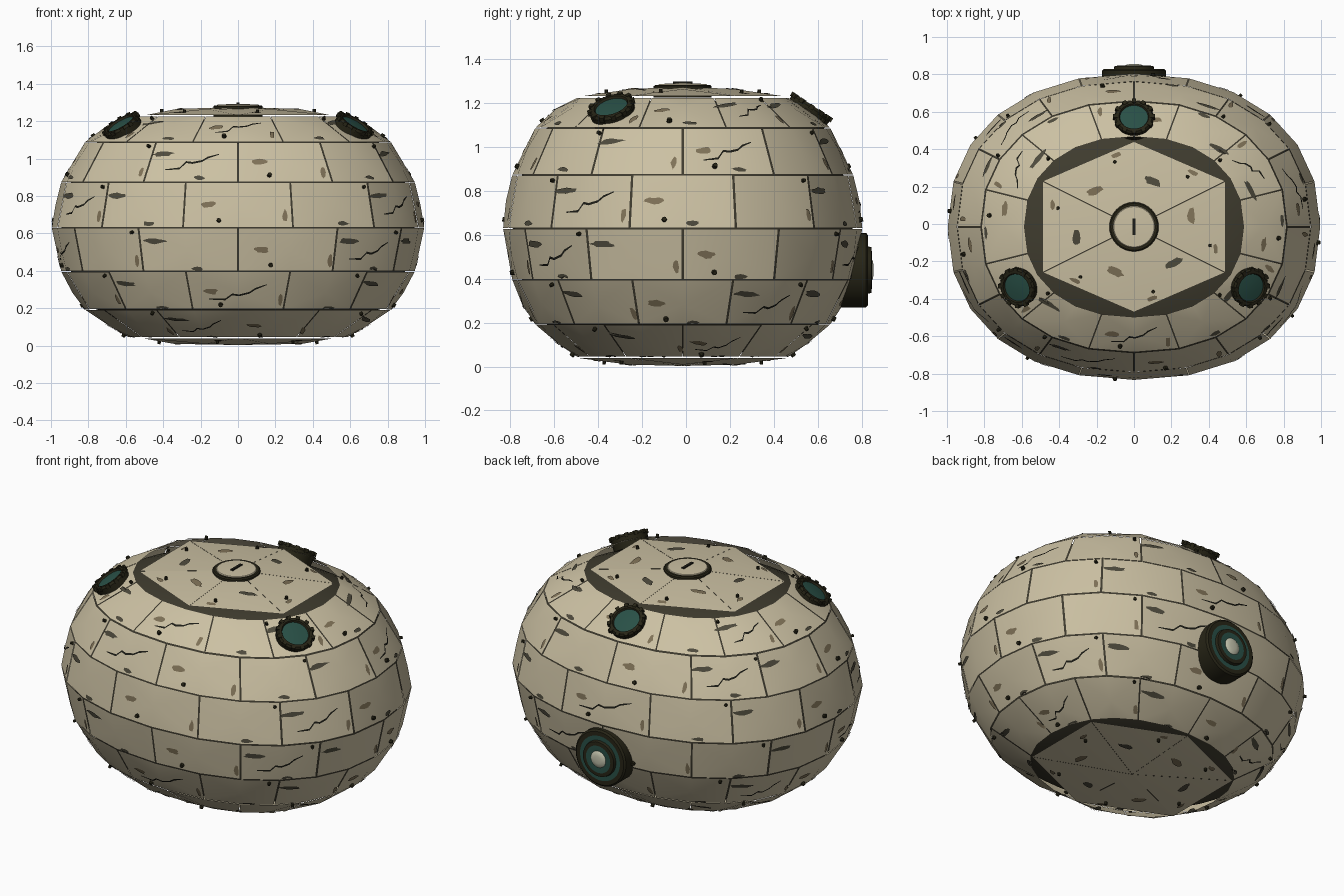
import bpy, bmesh, math, random
from math import sin, cos, pi, radians
from mathutils import Vector, Matrix
from mathutils.bvhtree import BVHTree

random.seed(4)
if "Cube" in bpy.data.objects:
    bpy.data.objects.remove(bpy.data.objects["Cube"], do_unlink=True)


def material(name, color):
    m = bpy.data.materials.new(name)
    m.use_nodes = True
    m.diffuse_color = (*color, 1)
    bsdf = m.node_tree.nodes["Principled BSDF"]
    bsdf.inputs["Base Color"].default_value = (*color, 1)
    bsdf.inputs["Roughness"].default_value = 0.8
    return m


STONE, JOINT, STAIN, SMEAR, BLACK, GLASS, RIM, PEARL = range(8)
MATS = [material("stone", (0.6, 0.53, 0.365)),
        material("joint_dark", (0.05, 0.045, 0.028)),
        material("stain_brown", (0.21, 0.165, 0.095)),
        material("smear_dark", (0.075, 0.068, 0.045)),
        material("crack_black", (0.012, 0.012, 0.008)),
        material("teal_glass", (0.022, 0.08, 0.062)),
        material("rim_dark", (0.02, 0.018, 0.008)),
        material("pearl", (0.55, 0.55, 0.42))]


def finish(name, bm, angle=28):
    mesh = bpy.data.meshes.new(name)
    for f in bm.faces:
        f.smooth = True
    bm.to_mesh(mesh)
    bm.free()
    for m in MATS:
        mesh.materials.append(m)
    mesh.set_sharp_from_angle(angle=radians(angle))
    ob = bpy.data.objects.new(name, mesh)
    bpy.context.collection.objects.link(ob)
    return ob


# Rounded oval plan, angle measured from the front towards +x
def oval(deg, r, z):
    s, c = sin(radians(deg)), cos(radians(deg))
    return Vector((r * math.copysign(abs(s) ** 0.9, s),
                   -0.82 * r * math.copysign(abs(c) ** 0.9, c) - 0.015, z))


# One pillow-shaped stone with a dark recessed border
def panel(bm, outline, normal, gap, bulge):
    f = bm.faces.new([bm.verts.new(p - normal * 0.04) for p in outline])
    f.normal_update()
    if f.normal.dot(normal) < 0:
        f.normal_flip()
    for thick, depth, mat in ((gap, 0.04, JOINT), (0.009, 0.007, STONE), (0.014, 0.004, STONE)):
        bm.normal_update()
        ring = bmesh.ops.inset_region(bm, faces=[f], thickness=thick, use_even_offset=True)
        for q in ring["faces"]:
            q.material_index = mat
        for v in f.verts:
            v.co += normal * depth
    bm.normal_update()
    bmesh.ops.poke(bm, faces=[f], offset=bulge, center_mode='MEAN')


# Thin painted marks, projected on to the stones
def project(tree, frame, a, b, lift=0.005):
    c, t, w, n = frame
    p = c + t * a + w * b
    hit = tree.ray_cast(p + n * 0.3, -n)[0]
    return (hit if hit else p) + n * lift


def blotch(bm, tree, frame, a, b, ra, rb, mat, count=12):
    mid = bm.verts.new(project(tree, frame, a, b))
    rim = []
    for i in range(count):
        k = random.uniform(0.7, 1.15)
        ang = 2 * pi * i / count
        rim.append(bm.verts.new(project(tree, frame, a + ra * k * cos(ang), b + rb * k * sin(ang))))
    for i in range(count):
        bm.faces.new((mid, rim[i], rim[(i + 1) % count])).material_index = mat


CRACK = [(-.5, -.35), (-.22, -.33), (-.1, -.08), (.02, -.12), (.2, -.02), (.3, .14), (.5, .3)]


def crack(bm, tree, frame, wide, high):
    pairs = []
    for i, (a, b) in enumerate(CRACK):
        h = 0.0025 if i in (0, len(CRACK) - 1) else 0.0055
        pairs.append([bm.verts.new(project(tree, frame, a * wide, b * high + s * h)) for s in (-1, 1)])
    for (l0, u0), (l1, u1) in zip(pairs, pairs[1:]):
        bm.faces.new((l0, l1, u1, u0)).material_index = BLACK


def stud(bm, tree, frame, a, b, r=0.013):
    n = frame[3]
    m = Matrix.Translation(project(tree, frame, a, b)) @ n.to_track_quat('Z', 'Y').to_matrix().to_4x4()
    made = bmesh.ops.create_cone(bm, cap_ends=True, segments=8, radius1=r, radius2=r * 0.8,
                                 depth=0.022, matrix=m)
    for f in {f for v in made["verts"] for f in v.link_faces}:
        f.material_index = RIM


def decorate(bm, tree, frame, w, h, j, cracked):
    if cracked:
        crack(bm, tree, frame, w * 0.6, h * 0.6)
    if j % 3 == 0:
        blotch(bm, tree, frame, -0.28 * w, 0, 0.042, 0.018, STAIN)
        stud(bm, tree, frame, -0.18 * w, -0.35 * h)
    elif j % 3 == 2 or cracked:
        blotch(bm, tree, frame, -0.34 * w, 0.2 * h, 0.065, 0.016, SMEAR)
    if j % 3 == 1:
        stud(bm, tree, frame, 0.42 * w, 0.4 * h, 0.01)
    if j % 2 == 0:
        blotch(bm, tree, frame, 0.44 * w, -0.25 * h, 0.014, 0.035, STAIN, 8)
    else:
        blotch(bm, tree, frame, 0.1 * w, -0.43 * h, 0.035, 0.013, SMEAR, 8)


def make_frame(pts, out, t):
    c = sum(pts, Vector()) / len(pts)
    t = t.normalized()
    n = (out - t * out.dot(t)).normalized()
    return c, t, n.cross(t), n


# Six courses of stones, staggered by half a stone
COURSES = [(.58, .055), (.81, .2), (.935, .4), (.985, .63), (.935, .87), (.81, 1.08), (.58, 1.215)]
marks = bmesh.new()
for row, ((r0, z0), (r1, z1)) in enumerate(zip(COURSES, COURSES[1:])):
    bm = bmesh.new()
    frames = []
    for j in range(12):
        mid = 30 * j + (15 if row % 2 == 0 else 0)
        low = [oval(mid + d, r0, z0) for d in (-15, 0, 15)]
        high = [oval(mid + d, r1, z1) for d in (15, 0, -15)]
        t, up = low[2] - low[0], high[1] - low[1]
        n = t.cross(up).normalized()
        panel(bm, low + high, n, 0.007, 0.024)
        w = (t.length + (high[0] - high[2]).length) / 2
        frames.append((make_frame(low + high, n, t), w, up.length, j))
    tree = BVHTree.FromBMesh(bm)
    for frame, w, h, j in frames:
        decorate(marks, tree, frame, w, h, j, (j - row + 1) % 4 == 0)
    finish(f"wall_course_{row + 1}", bm)

# Six wedge stones close the roof and the underside
for name, r, z, apex, side in (("roof_wedges", .555, 1.222, 1.265, 1), ("base_wedges", .58, .05, .014, -1)):
    bm = bmesh.new()
    frames = []
    for j in range(6):
        a, b = oval(60 * j, r, z), oval(60 * j + 60, r, z)
        top = Vector((0, -0.015, apex))
        n = (b - a).cross(top - a).normalized()
        n *= 1 if n.z * side > 0 else -1
        panel(bm, [a, b, top], n, 0.008, 0.018)
        frames.append((make_frame([a, b, top], n, (b - a) * side), j))
    tree = BVHTree.FromBMesh(bm)
    for frame, j in frames:
        blotch(marks, tree, frame, 0.06, 0.02, 0.05, 0.022, STAIN if j % 2 else SMEAR)
        stud(marks, tree, frame, -0.1, -0.08, 0.01)
        blotch(marks, tree, frame, -0.12, -0.11, 0.03, 0.014, STAIN, 8)
    finish(name, bm)
finish("surface_marks", marks)


# Dark core seen through the joints
bm = bmesh.new()
loops = []
for r, z in [(.3, .06)] + [(r - .04, z + (.035 if z < .1 else -.03 if z > 1.2 else 0)) for r, z in COURSES] + [(.3, 1.21)]:
    loops.append([bm.verts.new(oval(i * 7.5, r, z)) for i in range(48)])
for lo, hi in zip(loops, loops[1:]):
    for i in range(48):
        bm.faces.new((lo[i], lo[(i + 1) % 48], hi[(i + 1) % 48], hi[i]))
bm.faces.new(loops[0][::-1])
bm.faces.new(loops[-1])
for f in bm.faces:
    f.material_index = JOINT
finish("inner_core", bm)


# Turned parts: each profile step is (radius, height, colour of the band above it)
def turned(name, steps, place, axis, bumps=0, bump_r=0, bump_h=0):
    m = Matrix.Translation(place) @ Vector(axis).to_track_quat('Z', 'Y').to_matrix().to_4x4()
    bm = bmesh.new()
    seg = 32
    loops = [[bm.verts.new((r * cos(2 * pi * i / seg), r * sin(2 * pi * i / seg), h)) for i in range(seg)]
             for r, h, _ in steps]
    for k in range(len(steps) - 1):
        lo, hi = loops[k], loops[k + 1]
        for i in range(seg):
            bm.faces.new((lo[i], lo[(i + 1) % seg], hi[(i + 1) % seg], hi[i])).material_index = steps[k][2]
    bm.faces.new(loops[-1]).material_index = steps[-1][2]
    bm.faces.new(loops[0][::-1]).material_index = RIM
    for i in range(bumps):
        spot = Matrix.Rotation(2 * pi * i / bumps, 4, 'Z') @ Matrix.Translation((bump_r, 0, bump_h))
        made = bmesh.ops.create_cube(bm, size=1, matrix=spot @ Matrix.Diagonal((.022, .022, .022, 1)))
        for f in {f for v in made["verts"] for f in v.link_faces}:
            f.material_index = RIM
    bm.transform(m)
    return finish(name, bm, 35)


# Three roof portholes
PORT = [(.1, -.05, RIM), (.105, .018, RIM), (.097, .03, RIM), (.08, .03, RIM), (.075, .02, GLASS), (.03, .025, GLASS)]
for name, x, y in (("porthole_left", .615, -.335), ("porthole_right", -.615, -.335), ("porthole_back", 0, .56)):
    d = Vector((x, y, 0)).normalized() * 0.55
    turned(name, PORT, (x, y, 1.165), (d.x, d.y, .83), 12, .1, .022)

# Large ringed lens on the back wall
turned("back_lens", [(.17, -.05, RIM), (.17, .075, RIM), (.16, .084, RIM), (.135, .084, GLASS), (.108, .084, RIM),
                     (.104, .1, RIM), (.082, .102, GLASS), (.05, .1, PEARL), (.042, .106, PEARL),
                     (.022, .11, PEARL)], (0, .745, .44), (0, 1, 0))

# Roof hatch with a slot
turned("roof_hatch", [(.132, -.04, RIM), (.132, .012, RIM), (.125, .018, RIM), (.112, .018, STONE),
                      (.108, .022, STONE), (.03, .026, STONE)], (0, -.015, 1.266), (0, 0, 1))
bm = bmesh.new()
bmesh.ops.create_cube(bm, size=1, matrix=Matrix.Translation((0, -.015, 1.294)) @ Matrix.Diagonal((.016, .09, .009, 1)))
for f in bm.faces:
    f.material_index = BLACK
finish("hatch_slot", bm)
